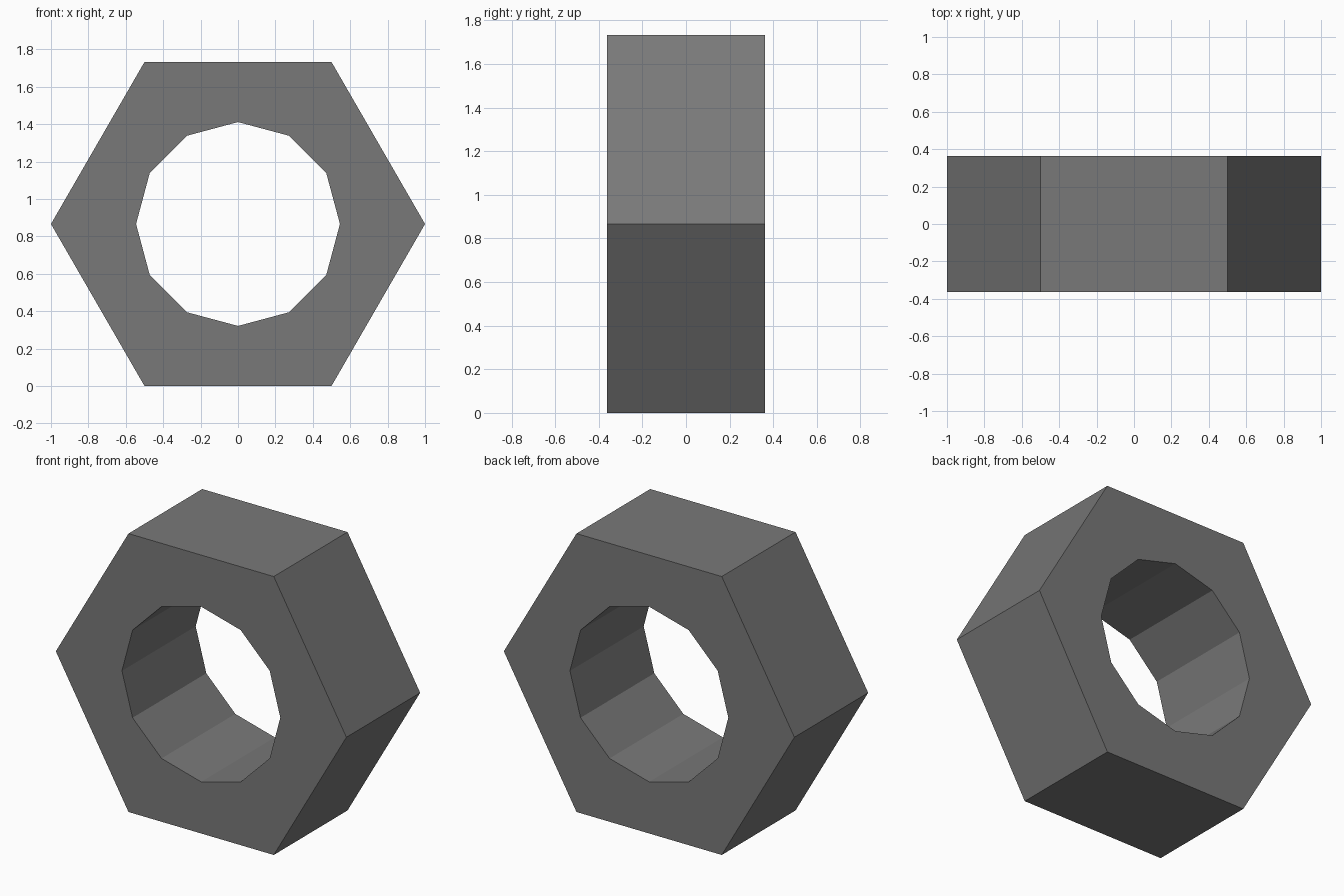
import bpy, bmesh, math

if "Cube" in bpy.data.objects:
    bpy.data.objects.remove(bpy.data.objects["Cube"])

R_OUT, R_HOLE, HALF = 1.0, 0.545, 0.3625
CZ = R_OUT * math.sin(math.pi / 3)

steel = bpy.data.materials.new("dark grey steel")
steel.diffuse_color = (0.19, 0.19, 0.19, 1)
steel.use_nodes = True
steel.node_tree.nodes["Principled BSDF"].inputs["Base Color"].default_value = steel.diffuse_color

bm = bmesh.new()


def ring(points, y):
    return [bm.verts.new((x, y, CZ + z)) for x, z in points]


def polygon(n, r):
    return [(r * math.cos(2 * math.pi * i / n), r * math.sin(2 * math.pi * i / n)) for i in range(n)]


# Hexagonal outside and twelve-sided bore, at front and back
hexagon, bore = polygon(6, R_OUT), polygon(12, R_HOLE)
of, ob = ring(hexagon, -HALF), ring(hexagon, HALF)
hf, hb = ring(bore, -HALF), ring(bore, HALF)

# Outer flats and bore walls
for front, back in ((of, ob), (hf, hb)):
    n = len(front)
    for i in range(n):
        j = (i + 1) % n
        bm.faces.new((front[i], front[j], back[j], back[i]))

# Front and back faces, one five-sided sector per hexagon side
for o, h in ((of, hf), (ob, hb)):
    for i in range(6):
        j = (i + 1) % 6
        bm.faces.new((o[i], o[j], h[2 * j], h[2 * i + 1], h[2 * i]))

bmesh.ops.recalc_face_normals(bm, faces=bm.faces)
mesh = bpy.data.meshes.new("hex_nut")
bm.to_mesh(mesh)
bm.free()
mesh.materials.append(steel)
nut = bpy.data.objects.new("hex_nut", mesh)
bpy.context.collection.objects.link(nut)
